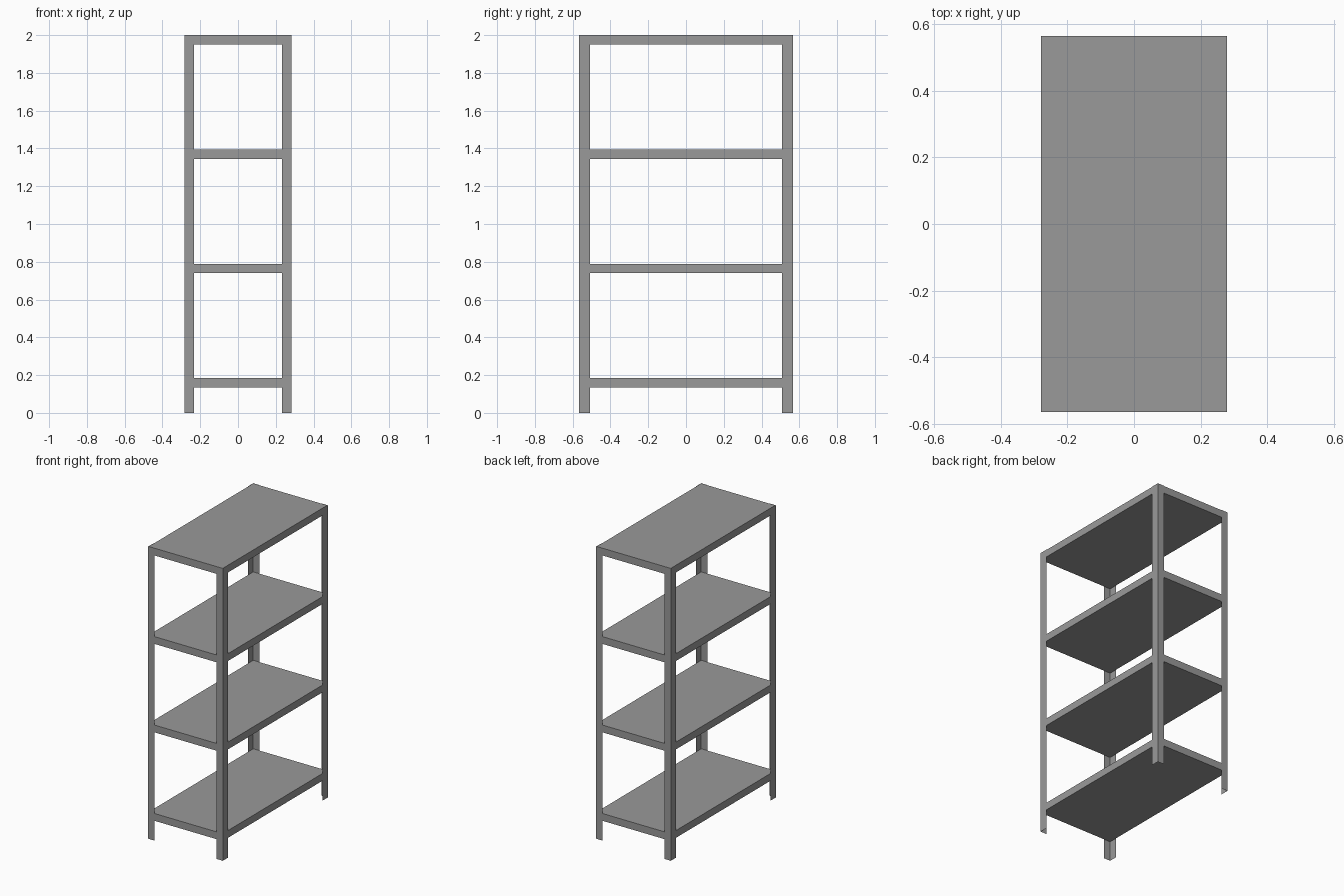
import bpy, bmesh

if "Cube" in bpy.data.objects:
    bpy.data.objects.remove(bpy.data.objects["Cube"])

PX, PY, H = 0.2825, 0.5675, 2.0     # post corner position and height
FX, FY = 0.0485, 0.0585             # post flange widths
SX, SY, SHELF_T = 0.28, 0.565, 0.05  # shelf half sizes and thickness

steel = bpy.data.materials.new("dark_grey_steel")
steel.diffuse_color = (0.32, 0.32, 0.32, 1)
steel.use_nodes = True
steel.node_tree.nodes["Principled BSDF"].inputs["Base Color"].default_value = steel.diffuse_color


def make_object(name, bm):
    mesh = bpy.data.meshes.new(name)
    bm.to_mesh(mesh)
    bm.free()
    mesh.materials.append(steel)
    obj = bpy.data.objects.new(name, mesh)
    bpy.context.collection.objects.link(obj)


# Corner posts: thin sheet angle, an L-shaped line swept to full height
def post(name, sx, sy):
    line = [(PX - FX, PY), (PX, PY), (PX, PY - FY)]
    bm = bmesh.new()
    low, high = ([bm.verts.new((x * sx, y * sy, z)) for x, y in line] for z in (0, H))
    for i in range(2):
        quad = [low[i], high[i], high[i + 1], low[i + 1]]
        # keep the normals pointing outward on mirrored corners
        bm.faces.new(quad if sx * sy > 0 else quad[::-1])
    make_object(name, bm)


# Shelves: solid boards nested just inside the posts
def shelf(name, top):
    bm = bmesh.new()
    bmesh.ops.create_cube(bm, size=1)
    bmesh.ops.scale(bm, verts=bm.verts, vec=(2 * SX, 2 * SY, SHELF_T))
    bmesh.ops.translate(bm, verts=bm.verts, vec=(0, 0, top - SHELF_T / 2))
    make_object(name, bm)


for sx, side in ((-1, "left"), (1, "right")):
    for sy, end in ((-1, "front"), (1, "back")):
        post(f"{end}_{side}_post", sx, sy)

for i in range(4):
    shelf(f"shelf_{i + 1}", 0.184 + i * (H - 0.184) / 3)
